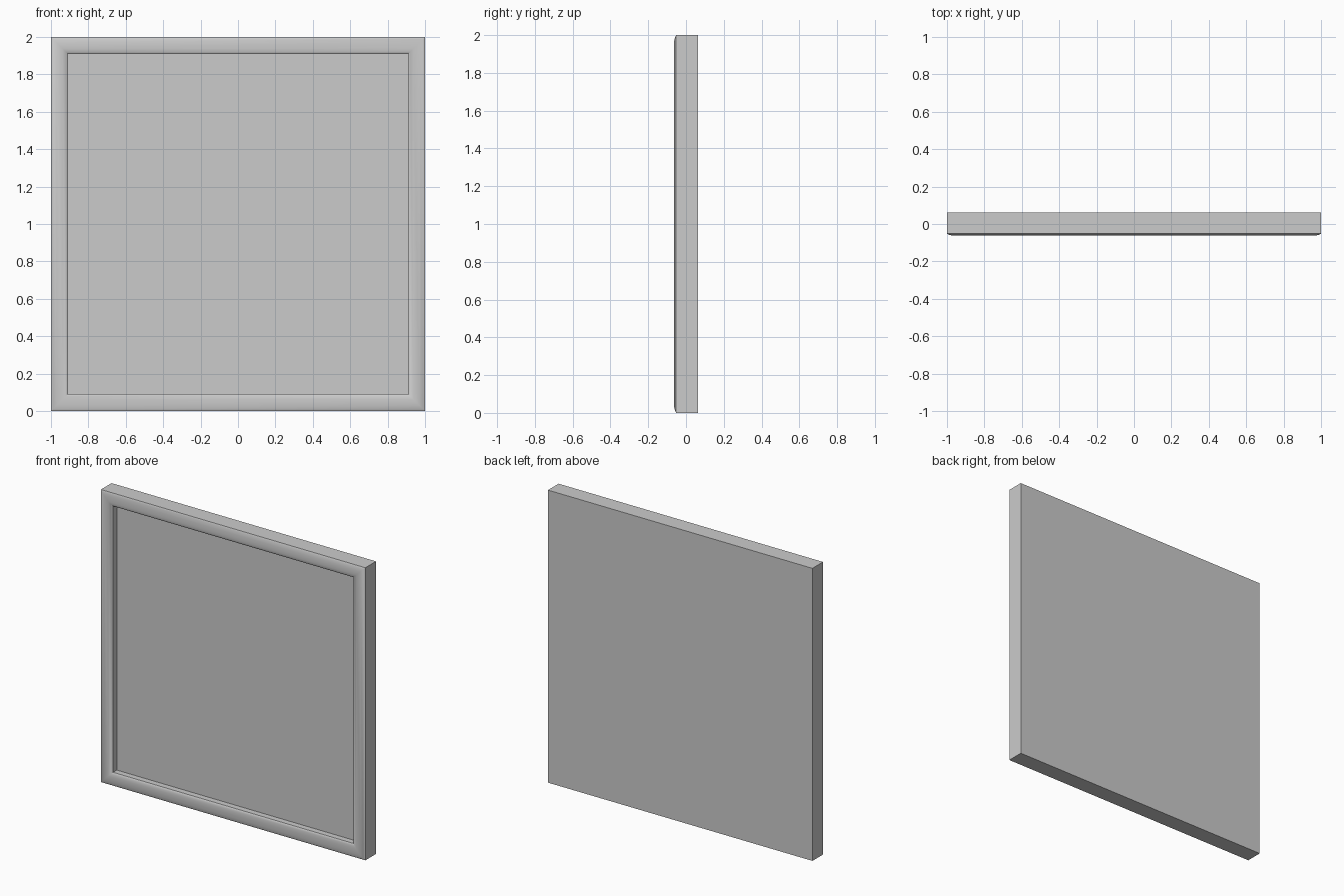
import bpy, bmesh, math

cube = bpy.data.objects.get("Cube")
if cube:
    bpy.data.objects.remove(cube, do_unlink=True)

HALF = 1.0
BACK, RIM, CREST, PANEL = 0.0625, -0.052, -0.0625, -0.01
# Moulding section: (inset from outer edge, y)
SECTION = [(0, BACK), (0, RIM), (0.012, -0.058), (0.03, CREST),
           (0.062, CREST), (0.078, -0.058), (0.09, -0.05), (0.09, PANEL)]

gray = bpy.data.materials.new("plain gray")
gray.use_nodes = True
color = (0.6, 0.6, 0.6, 1)
gray.diffuse_color = color
gray.node_tree.nodes["Principled BSDF"].inputs["Base Color"].default_value = color


def square_ring(bm, inset, y):
    r = HALF - inset
    return [bm.verts.new((sx * r, y, HALF + sz * r))
            for sx, sz in ((-1, -1), (1, -1), (1, 1), (-1, 1))]


# Mitred frame swept around the square, closed by back and recessed panel
bm = bmesh.new()
rings = [square_ring(bm, *point) for point in SECTION]
for a, b in zip(rings, rings[1:]):
    for i in range(4):
        j = (i + 1) % 4
        bm.faces.new((a[i], a[j], b[j], b[i]))
bm.faces.new(rings[0])
bm.faces.new(rings[-1])
bmesh.ops.recalc_face_normals(bm, faces=bm.faces)
mesh = bpy.data.meshes.new("framed_panel")
bm.to_mesh(mesh)
bm.free()
mesh.materials.append(gray)

panel = bpy.data.objects.new("framed_panel", mesh)
bpy.context.collection.objects.link(panel)
bpy.context.view_layer.objects.active = panel
panel.select_set(True)
bpy.ops.object.shade_smooth_by_angle(angle=math.radians(30))
